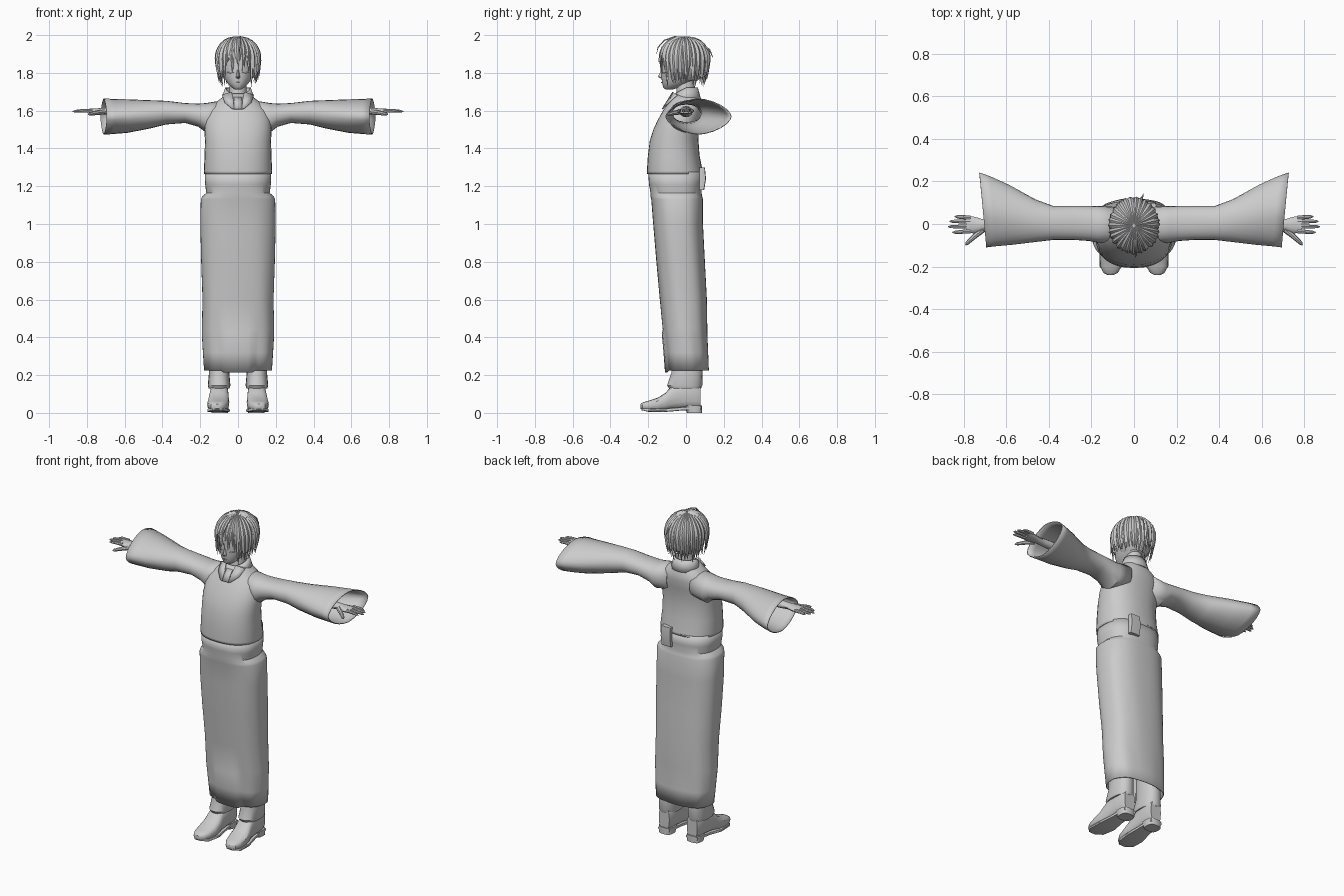
import bpy, bmesh, math, random
from mathutils import Vector

if "Cube" in bpy.data.objects:
    bpy.data.objects.remove(bpy.data.objects["Cube"])

random.seed(4)
grey = bpy.data.materials.new("plain_grey")
grey.diffuse_color = (0.6, 0.6, 0.6, 1)
grey.use_nodes = True
grey.node_tree.nodes["Principled BSDF"].inputs["Base Color"].default_value = grey.diffuse_color


def loft(name, rings, closed=True, cap=True, mirror=False, thick=0.0, bm=None):
    """Skin a list of equal-length point rings; pass bm to add to a shared mesh."""
    own = bm is None
    bm = bm or bmesh.new()
    vs = [[bm.verts.new(p) for p in r] for r in rings]
    n = len(rings[0])
    for a, b in zip(vs, vs[1:]):
        for i in range(n if closed else n - 1):
            j = (i + 1) % n
            bm.faces.new((a[i], a[j], b[j], b[i]))
    if cap and closed:
        bm.faces.new(vs[0][::-1])
        bm.faces.new(vs[-1])
    return finish(name, bm, mirror, thick) if own else None


def finish(name, bm, mirror=False, thick=0.0):
    bmesh.ops.recalc_face_normals(bm, faces=bm.faces[:])
    me = bpy.data.meshes.new(name)
    bm.to_mesh(me)
    bm.free()
    me.materials.append(grey)
    ob = bpy.data.objects.new(name, me)
    bpy.context.collection.objects.link(ob)
    if thick:
        m = ob.modifiers.new("cloth", 'SOLIDIFY')
        m.thickness, m.offset = thick, -1
    if mirror:
        ob.modifiers.new("mirror", 'MIRROR')
    return ob


def oval(n, p):
    """Unit superellipse points."""
    for i in range(n):
        a = 2 * math.pi * i / n
        c, s = math.cos(a), math.sin(a)
        yield (math.copysign(abs(c) ** (2 / p), c), math.copysign(abs(s) ** (2 / p), s))


def ring_z(z, rx, yf, yb, cx=0, n=32, p=2.3):
    return [Vector((cx + rx * u, (yf + yb) / 2 + (yb - yf) / 2 * v, z)) for u, v in oval(n, p)]


def ring_x(x, yf, yb, zb, zt, n=24, p=2.0, slant=0.0):
    pts = []
    for u, v in oval(n, p):
        y = (yf + yb) / 2 + (yb - yf) / 2 * u
        pts.append(Vector((x + slant * y, y, (zb + zt) / 2 + (zt - zb) / 2 * v)))
    return pts


def ring_y(y, cx, w, zb, zt, n=16, p=2.8):
    return [Vector((cx + w * u, y, (zb + zt) / 2 + (zt - zb) / 2 * v)) for u, v in oval(n, p)]


def tube(name, path, radii, n=8, mirror=False, bm=None):
    rings = []
    path = [Vector(p) for p in path]
    for i, (c, r) in enumerate(zip(path, radii)):
        d = (path[min(i + 1, len(path) - 1)] - path[max(i - 1, 0)]).normalized()
        side = d.cross(Vector((0, 0, 1)) if abs(d.z) < 0.9 else Vector((1, 0, 0))).normalized()
        up = side.cross(d)
        rings.append([c + r * (side * u + up * v) for u, v in oval(n, 2)])
    return loft(name, rings, mirror=mirror, bm=bm)


# Jacket body, open at the waist
loft("jacket", [ring_z(*s) for s in (
    (1.265, .18, -.207, .09), (1.28, .181, -.207, .088), (1.36, .177, -.202, .072),
    (1.44, .175, -.192, .066), (1.50, .178, -.173, .068), (1.55, .176, -.15, .076),
    (1.60, .162, -.122, .084), (1.635, .13, -.098, .082), (1.665, .09, -.082, .07),
    (1.69, .06, -.066, .058))], cap=False, thick=.005)

# Wide sleeves with flared, lens-shaped cuffs
loft("sleeve", [ring_x(*s[:5], p=s[5], slant=s[6]) for s in (
    (.08, -.09, .08, 1.50, 1.655, 2.2, 0), (.17, -.088, .085, 1.485, 1.64, 2.2, 0),
    (.21, -.08, .085, 1.515, 1.637, 2.2, 0), (.28, -.075, .085, 1.535, 1.64, 2.2, 0),
    (.38, -.075, .085, 1.527, 1.652, 2.1, 0), (.46, -.084, .115, 1.507, 1.655, 2, .02),
    (.58, -.098, .185, 1.483, 1.66, 1.8, .05), (.66, -.105, .225, 1.476, 1.662, 1.7, .08),
    (.705, -.11, .242, 1.473, 1.665, 1.65, .09))], cap=False, mirror=True, thick=.005)

# Long skirt with a pinched waistband and soft folds
skirt = []
for z, rx, yf, yb in ((1.275, .176, -.2, .088), (1.21, .174, -.196, .086), (1.165, .168, -.188, .082),
                      (1.145, .19, -.188, .086), (1.13, .197, -.184, .09), (1.0, .2, -.174, .09),
                      (.8, .195, -.157, .1), (.6, .187, -.138, .11), (.44, .19, -.122, .112),
                      (.42, .19, -.12, .112), (.32, .184, -.111, .116), (.225, .178, -.103, .12)):
    r = ring_z(z, rx, yf, yb, n=56, p=2.5)
    for i, v in enumerate(r):
        k = 1 + .012 * math.sin(i * .9 + z * 4) * min(1, max(0, 1.2 - z))
        v.x *= k
        v.y *= k
        if z < .43 and abs(v.x) < .09 and v.y < 0:      # front panel between two slits
            v.y -= .007
            v.z -= .012 if z < .25 else 0
    skirt.append(r)
loft("skirt", skirt, cap=False, thick=.005)

# Sash end tucked at the back of the waist
loft("sash_tail", [ring_z(z, .035, .07, yb, cx=.07, n=8, p=6)
                   for z, yb in ((1.18, .096), (1.24, .106), (1.3, .1))])

# Standing collar, open at the front
collar = []
for r, zb, zf in ((.088, 1.655, 1.63), (.078, 1.69, 1.66), (.068, 1.722, 1.69)):
    row = []
    for i in range(21):
        a = math.radians(-60 + 300 * i / 20)            # gap centred on the front
        t = max(0, -math.sin(a))
        row.append(Vector((r * math.cos(a), r * .92 * math.sin(a), zb + (zf - zb) * t)))
    collar.append(row)
loft("collar", collar, closed=False, thick=.006)
loft("collar_lapel", [[Vector((.022, -.128, 1.61)), Vector((.036, -.125, 1.615))],
                      [Vector((.024, -.1, 1.655)), Vector((.072, -.092, 1.645))],
                      [Vector((.034, -.072, 1.7)), Vector((.085, -.05, 1.685))]],
     closed=False, mirror=True, thick=.006)
loft("placket", [[Vector((x, y, z)) for x in (-.02, .02)]
                 for y, z in ((-.127, 1.61), (-.106, 1.645), (-.082, 1.672))], closed=False, thick=.005)

# Hands: forearm, palm, four fingers and a thumb
bm = bmesh.new()
loft("", [ring_x(*s, n=12) for s in (
    (.4, -.035, .035, 1.565, 1.625), (.66, -.028, .022, 1.575, 1.618), (.71, -.03, .022, 1.58, 1.615),
    (.75, -.044, .034, 1.581, 1.612), (.79, -.042, .036, 1.585, 1.61))], bm=bm)
for y, tip in ((-.034, .855), (-.011, .875), (.011, .868), (.03, .845)):
    tube("", [(.77, y, 1.6), (.82, y * 1.1, 1.6), (tip - .012, y * 1.15, 1.597), (tip, y * 1.15, 1.595)],
         [.0105, .009, .007, .002], bm=bm)
tube("", [(.71, -.025, 1.595), (.755, -.062, 1.588), (.785, -.09, 1.582), (.793, -.1, 1.58)],
     [.015, .012, .009, .002], bm=bm)
finish("hand", bm, mirror=True)

# Trouser legs and boots
loft("trouser_leg", [ring_z(*s, cx=.1, n=20) for s in (
    (.13, .055, -.09, .08), (.145, .06, -.1, .086), (.21, .054, -.078, .088), (.4, .06, -.07, .085),
    (.7, .07, -.08, .08), (1.0, .08, -.09, .07))], mirror=True)
loft("boot", [ring_y(*s) for s in (
    (-.24, .11, .014, .022, .046), (-.23, .11, .034, .014, .055), (-.2, .108, .05, .011, .064),
    (-.15, .105, .058, .01, .08), (-.11, .102, .056, .012, .105), (-.07, .1, .05, .018, .15),
    (0, .098, .047, .022, .18), (.05, .097, .046, .022, .18), (.078, .096, .036, .025, .16))], mirror=True)
loft("boot_sole", [ring_y(*s, n=12, p=6) for s in (
    (-.235, .11, .025, .014, .028), (-.2, .109, .053, .006, .024), (-.12, .103, .06, .004, .022),
    (-.03, .099, .046, .012, .03), (.08, .096, .04, .018, .036))], mirror=True)
loft("boot_heel", [ring_z(z, rx, yf, .086, cx=.097, n=16, p=3)
                   for z, rx, yf in ((0, .043, .005), (.04, .046, -.01))], mirror=True)

# Neck and head
loft("neck", [ring_z(z, r, -r - .005, r, n=16, p=2) for z, r in ((1.63, .06), (1.69, .046), (1.78, .044))])
loft("head", [ring_z(*s, n=28, p=2.1) for s in (
    (1.712, .016, -.108, -.07), (1.722, .033, -.12, -.04), (1.745, .056, -.126, .02),
    (1.775, .074, -.13, .065), (1.81, .085, -.129, .085), (1.86, .092, -.13, .1),
    (1.91, .09, -.12, .098), (1.95, .07, -.095, .08), (1.975, .04, -.06, .045))])
loft("nose", [ring_z(z, w, yf, -.11, n=8, p=1.7) for z, w, yf in (
    (1.768, .005, -.128), (1.775, .012, -.143), (1.782, .01, -.148), (1.815, .006, -.132))])
tube("closed_eye", [(.022, -.126, 1.803), (.04, -.12, 1.799), (.058, -.107, 1.804)], [.002, .004, .002], 6, True)
tube("mouth", [(-.014, -.126, 1.748), (0, -.13, 1.75), (.014, -.126, 1.748)], [.001, .003, .001], 6)
tube("ear", [(.083, -.008, 1.775), (.093, 0, 1.8), (.096, .005, 1.825), (.086, .002, 1.84)],
     [.006, .014, .016, .006], 8, True)

# Hair under-layer, opened around the face
EQ, RX, RY, RZ, CY = 1.875, .11, .125, .115, -.008
bm = bmesh.new()
bmesh.ops.create_uvsphere(bm, u_segments=28, v_segments=16, radius=1)
for v in bm.verts:
    v.co = Vector((v.co.x * RX, CY + v.co.y * RY, EQ + v.co.z * (RZ if v.co.z > 0 else .14)))
bmesh.ops.delete(bm, geom=[v for v in bm.verts if v.co.z < 1.755 or (v.co.y < -.035 and v.co.z < 1.87)],
                 context='VERTS')
finish("hair_cap", bm)


def lock(bm, az, end, width, lift, flick):
    """One pointed lock from the crown over the skull, then hanging down to height end."""
    rings, steps = [], 11
    dome, drop = 1.45 * .115, EQ - end
    for i in range(steps + 1):
        t = i / steps
        s = (t * (dome + drop)) if drop > 0 else t * dome
        th = min(s / dome, 1) * math.pi / 2
        down = max(0, s - dome)
        a = az + flick * t * t * .25
        k = math.sin(max(th, .06)) * (1 - 9 * (1 if math.sin(az) > -.6 else .25) * down * down)
        k += flick * .35 * max(0, t - .75)
        c = Vector((RX * k * math.cos(a), CY + RY * k * math.sin(a), EQ + RZ * math.cos(th) - down))
        out = Vector((math.cos(a) * math.sin(th), math.sin(a) * math.sin(th), math.cos(th) + .05)).normalized()
        side = Vector((-math.sin(a), math.cos(a), 0))
        w = width * (.12 + .88 * math.sin(min(1, t * 1.6) * math.pi / 2)) * (1 - max(0, (t - .5) / .5) ** 1.6) + .0006
        c += out * lift * min(1, t * 4)
        ridge = .008 * w / width
        rings.append([c - side * w, c + out * ridge, c + side * w, c - out * ridge * .6])
    loft("", rings, bm=bm)


# Layered locks: short fringe, longer sides and nape
bm = bmesh.new()
for layer, (count, lift, width) in enumerate(((34, .001, .014), (30, .006, .012))):
    for i in range(count):
        az = 2 * math.pi * (i + .5 * layer) / count - math.pi / 2
        front = -math.sin(az)
        end = 1.735 if front < .3 else (1.73 if front < .75 else 1.815)
        end += random.uniform(-.015, .025) + .025 * layer
        lock(bm, az, end, width * random.uniform(.85, 1.2), lift, random.uniform(-.25, .6))
finish("hair_locks", bm)
tube("stray_lock", [(.01, .0, 1.985), (.012, -.06, 1.992), (.012, -.115, 1.972), (.01, -.148, 1.935),
                    (.006, -.156, 1.9)], [.003, .004, .004, .003, .001], 6)
tube("crown_lock", [(.01, .02, 1.98), (.025, .08, 1.96), (.038, .125, 1.92), (.045, .143, 1.88)],
     [.004, .006, .005, .001], 6)

# Smooth cloth and skin, keeping hems and hair ridges crisp
for ob in bpy.context.collection.objects:
    ob.select_set(True)
    bpy.context.view_layer.objects.active = ob
bpy.ops.object.shade_smooth_by_angle(angle=math.radians(35))
